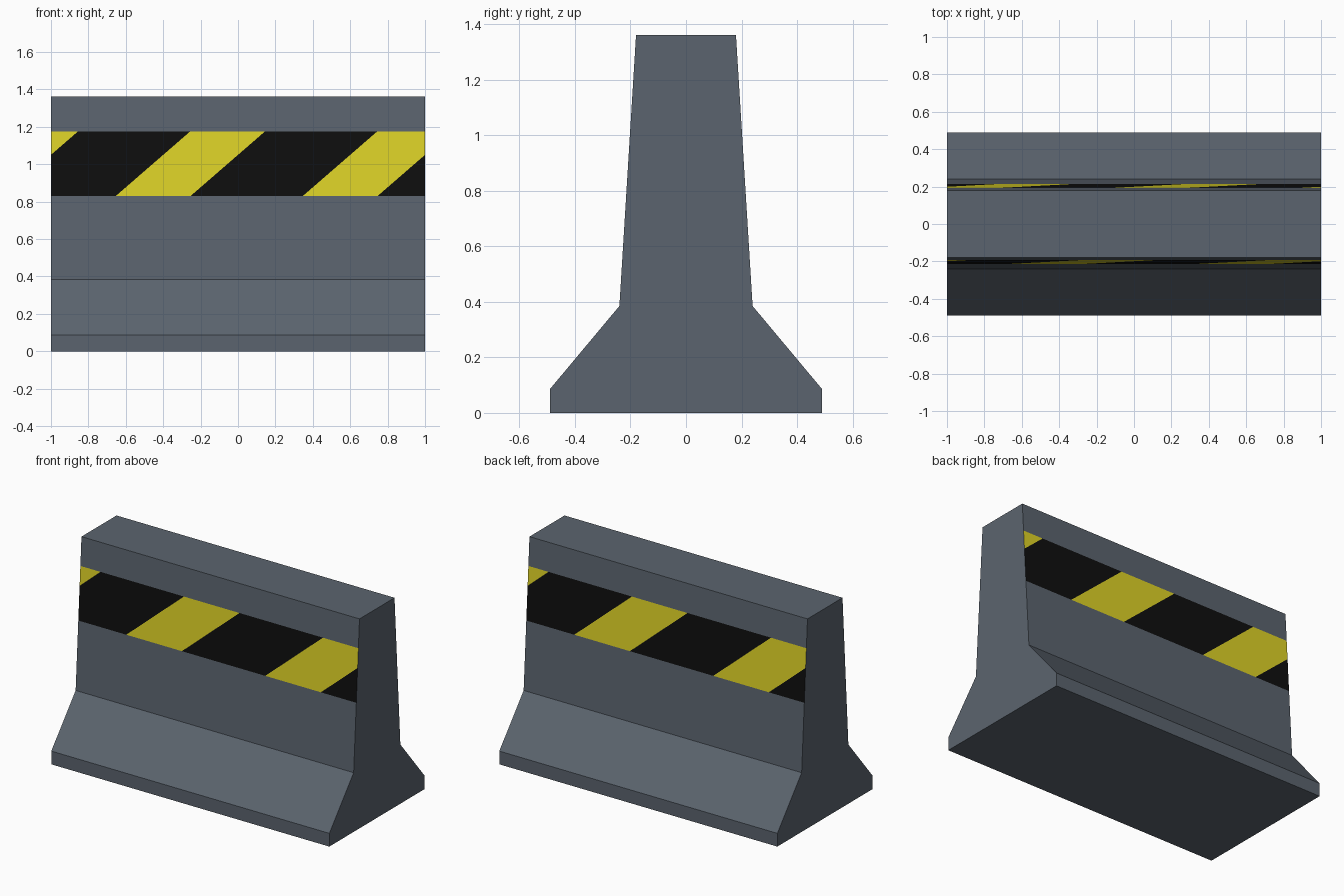
import bpy, bmesh
from mathutils import Vector

if "Cube" in bpy.data.objects:
    bpy.data.objects.remove(bpy.data.objects["Cube"])

HALF_LEN = 1.0
BAND_LOW, BAND_HIGH = 0.829, 1.176
START, STRIPE, PERIOD = -0.655, 0.4, 1.0
LEAN = 0.4 / (BAND_HIGH - BAND_LOW)


def material(name, rgb):
    m = bpy.data.materials.new(name)
    m.diffuse_color = (*rgb, 1)
    m.use_nodes = True
    m.node_tree.nodes["Principled BSDF"].inputs["Base Color"].default_value = m.diffuse_color
    return m


# Barrier cross-section, mirrored about the centre line
half = [(0.49, 0), (0.49, 0.086), (0.24, 0.385), (0.18, 1.362)]
profile = half + [(-y, z) for y, z in reversed(half)]

bm = bmesh.new()
end = bm.faces.new([bm.verts.new((-HALF_LEN, y, z)) for y, z in profile])
ext = bmesh.ops.extrude_face_region(bm, geom=[end])
bmesh.ops.translate(bm, vec=(2 * HALF_LEN, 0, 0),
                    verts=[g for g in ext["geom"] if isinstance(g, bmesh.types.BMVert)])
bmesh.ops.recalc_face_normals(bm, faces=bm.faces)


def cut(faces, co, no):
    geom = set(faces)
    for f in faces:
        geom.update(f.edges)
        geom.update(f.verts)
    bmesh.ops.bisect_plane(bm, geom=list(geom), plane_co=co, plane_no=no, dist=1e-5)


def band_faces(side):
    # Wall faces between the band's edges; side -1 is front, 1 is back
    return [f for f in bm.faces if f.normal.y * side > 0.9
            and BAND_LOW < f.calc_center_median().z < BAND_HIGH]


# Horizontal edges of the warning band, on both walls
bm.normal_update()
for z in (BAND_LOW, BAND_HIGH):
    cut([f for f in bm.faces if abs(f.normal.y) > 0.9 and f.calc_center_median().z > 0.4],
        (0, 0, z), (0, 0, 1))
    bm.normal_update()

# Diagonal stripes, the back being the front turned half round
for side in (-1, 1):
    turn = -side
    for i in range(-1, 2):
        for x in (START + i * PERIOD, START + i * PERIOD + STRIPE):
            cut(band_faces(side), (turn * x, 0, BAND_LOW),
                Vector((turn, 0, -LEAN)).normalized())
            bm.normal_update()
    for f in band_faces(side):
        c = f.calc_center_median()
        u = turn * c.x - LEAN * (c.z - BAND_LOW)
        f.material_index = 1 if (u - START) % PERIOD < STRIPE else 2

mesh = bpy.data.meshes.new("road_barrier")
bm.to_mesh(mesh)
bm.free()
mesh.materials.append(material("concrete grey", (0.105, 0.127, 0.156)))
mesh.materials.append(material("warning yellow", (0.73, 0.65, 0.02)))
mesh.materials.append(material("stripe black", (0.0045, 0.0045, 0.0045)))
barrier = bpy.data.objects.new("road_barrier", mesh)
bpy.context.collection.objects.link(barrier)
